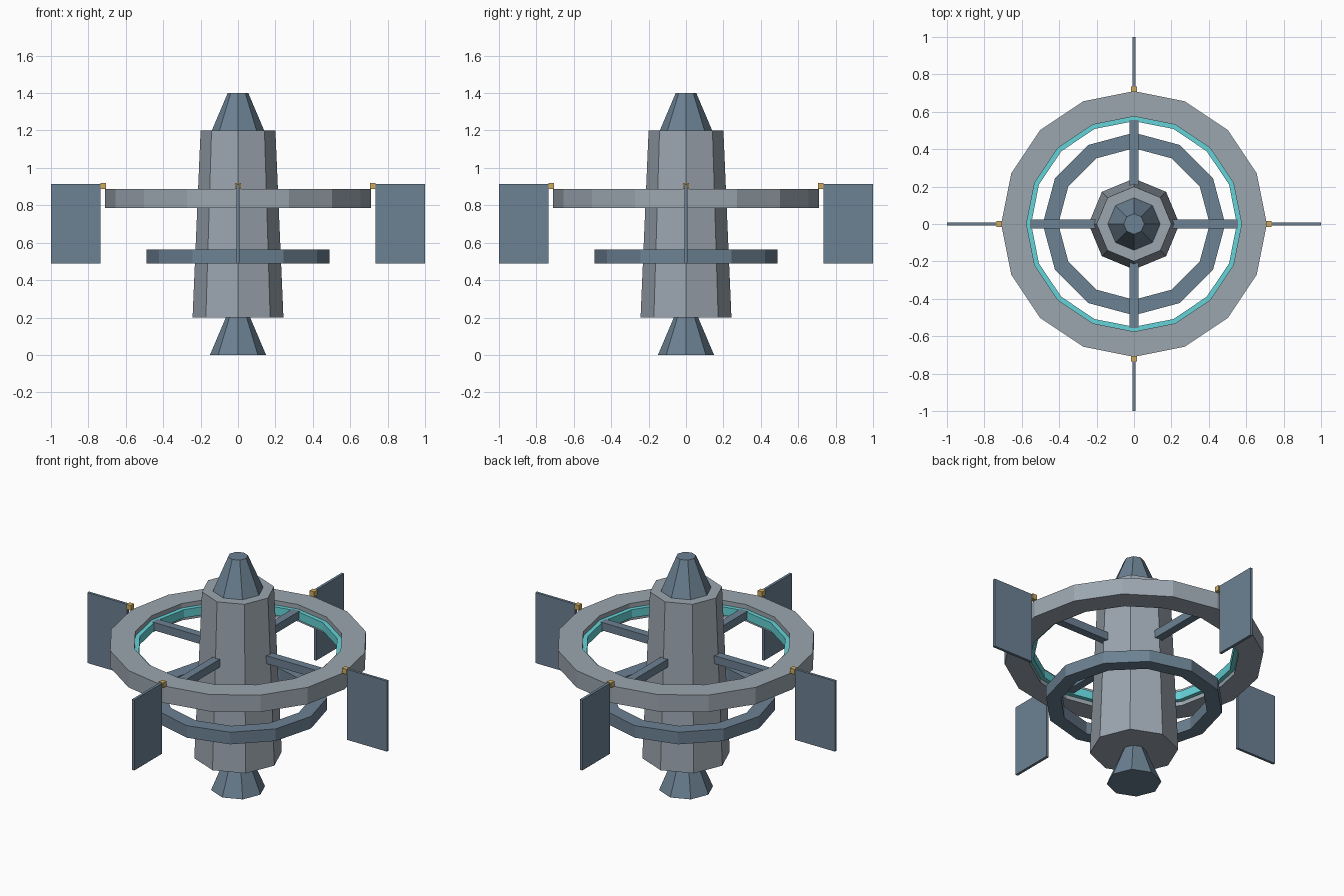
import bpy, bmesh
from math import sin, cos, pi
from mathutils import Matrix, Vector

cube = bpy.data.objects.get("Cube")
if cube:
    bpy.data.objects.remove(cube, do_unlink=True)


def material(name, r, g, b):
    m = bpy.data.materials.new(name)
    m.use_nodes = True
    m.diffuse_color = (r, g, b, 1)
    m.node_tree.nodes["Principled BSDF"].inputs["Base Color"].default_value = (r, g, b, 1)
    return m


hull_grey = material("hull grey", 0.33, 0.38, 0.43)
steel_blue = material("steel blue", 0.15, 0.22, 0.29)
glow_cyan = material("glow cyan", 0.13, 0.65, 0.68)
brass = material("brass", 0.62, 0.41, 0.12)


def finish(name, bm, mat):
    bmesh.ops.recalc_face_normals(bm, faces=bm.faces)
    mesh = bpy.data.meshes.new(name)
    bm.to_mesh(mesh)
    bm.free()
    mesh.materials.append(mat)
    obj = bpy.data.objects.new(name, mesh)
    bpy.context.collection.objects.link(obj)
    return obj


def loop(bm, sides, radius, z):
    return [bm.verts.new((radius * cos(2 * pi * i / sides), radius * sin(2 * pi * i / sides), z))
            for i in range(sides)]


def bridge(bm, a, b):
    n = len(a)
    for i in range(n):
        j = (i + 1) % n
        bm.faces.new((a[i], a[j], b[j], b[i]))


def frustum(name, mat, sides, r_low, r_high, z_low, z_high):
    bm = bmesh.new()
    low, high = loop(bm, sides, r_low, z_low), loop(bm, sides, r_high, z_high)
    bridge(bm, low, high)
    bm.faces.new(low)
    bm.faces.new(high)
    return finish(name, bm, mat)


def ring(name, mat, sides, r_in, r_out, z_low, z_high):
    bm = bmesh.new()
    profile = [(r_out, z_low), (r_out, z_high), (r_in, z_high), (r_in, z_low)]
    loops = [loop(bm, sides, r, z) for r, z in profile]
    for k in range(4):
        bridge(bm, loops[k], loops[(k + 1) % 4])
    return finish(name, bm, mat)


def four_boxes(name, mat, x_in, x_out, width, z_low, z_high):
    """One box along each horizontal axis direction."""
    for k, side in enumerate(("left", "back", "right", "front")):
        bm = bmesh.new()
        bmesh.ops.create_cube(bm, size=1)
        size = Matrix.Diagonal((x_out - x_in, width, z_high - z_low, 1))
        place = Matrix.Translation(Vector(((x_in + x_out) / 2, 0, (z_low + z_high) / 2)))
        bm.transform(Matrix.Rotation(k * pi / 2, 4, "Z") @ place @ size)
        finish(f"{side}_{name}", bm, mat)


# Central body with tapered ends
frustum("core_hull", hull_grey, 8, 0.243, 0.2, 0.2, 1.2)
frustum("top_nose", steel_blue, 8, 0.14, 0.055, 1.2, 1.4)
frustum("bottom_nose", steel_blue, 8, 0.15, 0.065, 0, 0.2)

# Rings around the body
ring("main_ring", hull_grey, 16, 0.575, 0.71, 0.785, 0.887)
ring("light_band", glow_cyan, 16, 0.55, 0.58, 0.81, 0.86)
ring("lower_ring", steel_blue, 12, 0.405, 0.488, 0.49, 0.563)

# Spokes, outer panels and their brass mounts
four_boxes("spoke", steel_blue, 0.17, 0.555, 0.048, 0.815, 0.863)
four_boxes("panel", steel_blue, 0.735, 1.0, 0.016, 0.49, 0.915)
four_boxes("mount", brass, 0.705, 0.735, 0.03, 0.887, 0.918)
